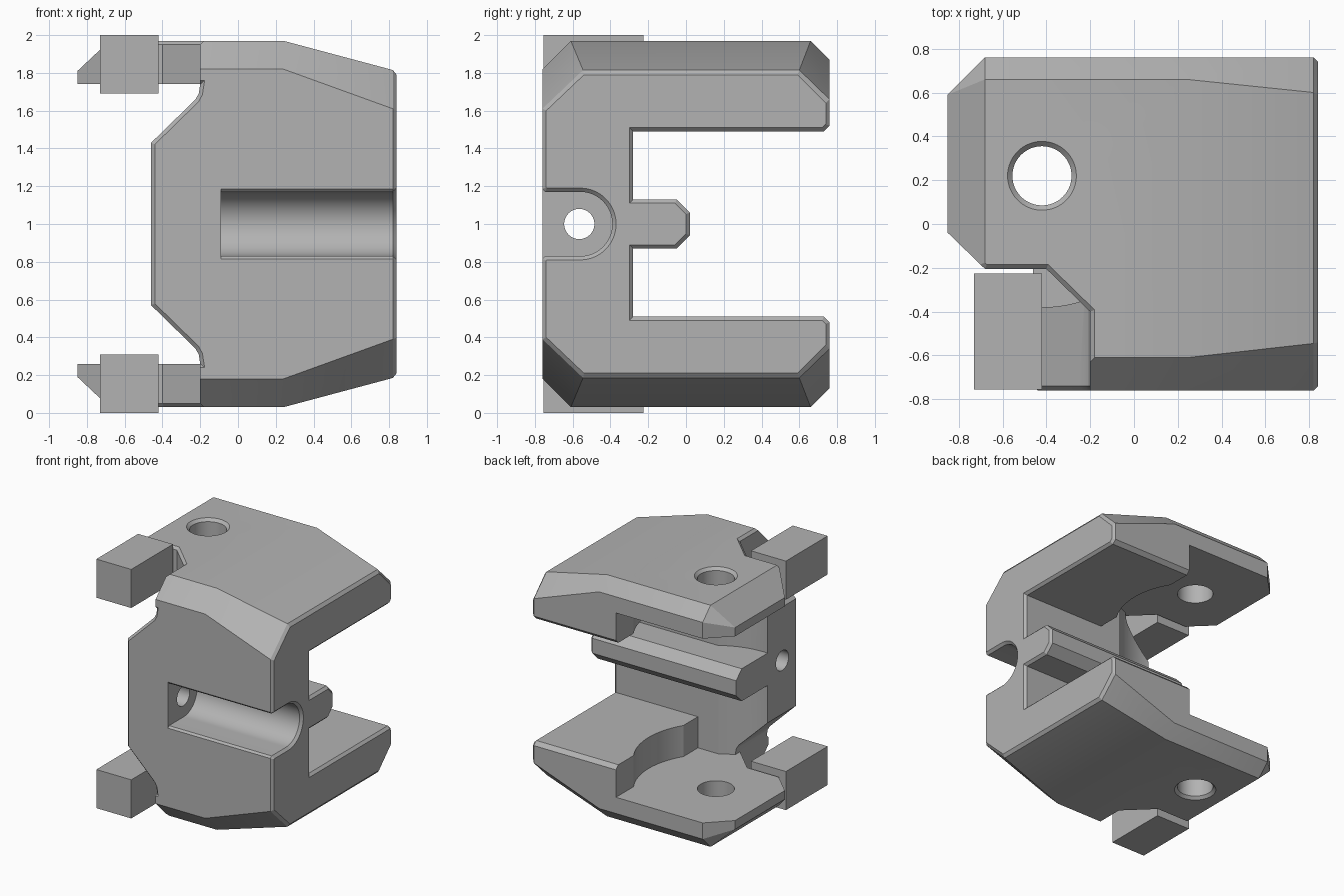
import bpy, bmesh, math
from mathutils import Vector

cube = bpy.data.objects.get("Cube")
if cube:
    bpy.data.objects.remove(cube)

grey = bpy.data.materials.new("plain_grey")
grey.use_nodes = True
COLOR = (0.45, 0.45, 0.45, 1)
grey.diffuse_color = COLOR
grey.node_tree.nodes["Principled BSDF"].inputs["Base Color"].default_value = COLOR


def finish(name, bm):
    bmesh.ops.recalc_face_normals(bm, faces=bm.faces)
    mesh = bpy.data.meshes.new(name)
    bm.to_mesh(mesh)
    bm.free()
    mesh.materials.append(grey)
    obj = bpy.data.objects.new(name, mesh)
    bpy.context.collection.objects.link(obj)
    return obj


def grow(poly, d):
    """Mitred outward offset of a closed outline."""
    pts = [Vector(p) for p in poly]
    n = len(pts)
    area = sum(pts[i - 1].x * pts[i].y - pts[i].x * pts[i - 1].y for i in range(n))
    s = 1 if area > 0 else -1
    out = []
    for i, p in enumerate(pts):
        a = (p - pts[i - 1]).normalized()
        b = (pts[(i + 1) % n] - p).normalized()
        na, nb = Vector((a.y, -a.x)) * s, Vector((b.y, -b.x)) * s
        out.append(p + (na + nb) * d / (1 + na.dot(nb)))
    return out


def prism(name, poly, axis, rings):
    """Outline swept along an axis; rings are (position, outward offset)."""
    place = {"x": lambda u, v, t: (t, u, v),
             "y": lambda u, v, t: (u, t, v),
             "z": lambda u, v, t: (u, v, t)}[axis]
    bm = bmesh.new()
    loops = [[bm.verts.new(place(p[0], p[1], t)) for p in grow(poly, d)] for t, d in rings]
    n = len(poly)
    for lo, hi in zip(loops, loops[1:]):
        for i in range(n):
            j = (i + 1) % n
            bm.faces.new((lo[i], lo[j], hi[j], hi[i]))
    bm.faces.new(loops[0])
    bm.faces.new(loops[-1])
    return finish(name, bm)


def circle(cx, cy, r, n=64):
    return [(cx + r * math.cos(math.tau * i / n), cy + r * math.sin(math.tau * i / n))
            for i in range(n)]


def rect(a, b, c, d):
    return [(a, b), (c, b), (c, d), (a, d)]


def mirrored(half):
    """Complete an outline by reflecting its second coordinate about mid height."""
    return half + [(u, 2 - v) for u, v in reversed(half)]


# Faceted outer hull
half = [(-0.85, -0.04, 0.19), (-0.85, 0.59, 0.19),
        (-0.68, -0.76, 0.18), (-0.68, -0.61, 0.03), (-0.68, 0.66, 0.03), (-0.68, 0.76, 0.13),
        (0.24, -0.76, 0.18), (0.24, -0.61, 0.03), (0.24, 0.66, 0.03), (0.24, 0.76, 0.13),
        (0.82, -0.76, 0.39), (0.82, -0.545, 0.185), (0.82, 0.6, 0.185), (0.82, 0.76, 0.34),
        (0.84, -0.74, 0.40), (0.84, -0.54, 0.21), (0.84, 0.59, 0.21), (0.84, 0.74, 0.36)]
bm = bmesh.new()
for x, y, z in half:
    bm.verts.new((x, y, z))
    bm.verts.new((x, y, 2 - z))
hull = bmesh.ops.convex_hull(bm, input=bm.verts)
bmesh.ops.delete(bm, geom=list({g for g in hull["geom_interior"]}), context="VERTS")
bmesh.ops.dissolve_limit(bm, angle_limit=math.radians(1), verts=bm.verts, edges=bm.edges)
body = finish("clamp_body", bm)

cutters = []


def cut(*args):
    cutters.append(prism("cutter", *args))


# Rear opening between the arms, leaving the central rib
cut(mirrored([(0.02, 0.94), (-0.05, 0.87), (-0.28, 0.87), (-0.28, 0.51),
              (0.73, 0.51), (0.76, 0.48), (0.95, 0.48)]),
    "x", [(-1, 0), (0.82, 0), (0.86, 0.04)])

# Thin hinge plates and swing clearance, above and below the rib
for lo, hi in ((0.26, 0.87), (1.13, 1.74)):
    cut(rect(-1, -0.28, 0.09, 1), "z", [(lo, 0), (hi, 0)])
    cut(circle(-0.42, 0.22, 0.6, 96), "z", [(lo, 0), (hi, 0)])

# Side outline of the front wall
cut(mirrored([(-1, 0.26), (-0.2, 0.26), (-0.208, 0.31), (-0.225, 0.34),
              (-0.25, 0.365), (-0.46, 0.57)]),
    "y", [(-0.8, 0.06), (-0.74, 0), (1, 0)])

# Plan outline of the hinge plates, with a chamfered outer edge
plan = [(-0.2, -1), (-0.2, -0.4), (-0.4, -0.205), (-0.68, -0.205), (-0.85, -0.04),
        (-1, 0.1), (-1, -1)]
cut(plan, "z", [(0.0, 0.05), (0.05, 0), (0.26, 0)])
cut(plan, "z", [(1.74, 0), (1.95, 0), (2.0, 0.05)])

# Hinge pin holes
pin = circle(-0.42, 0.22, 0.135)
cut(pin, "z", [(0.0, 0.052), (0.052, 0), (0.4, 0)])
cut(pin, "z", [(1.6, 0), (1.948, 0), (2.0, 0.052)])

# Round-bottomed channel in the front
arc = [(-0.56 + 0.17 * math.sin(a), 1 - 0.17 * math.cos(a))
       for a in (math.pi * i / 32 for i in range(33))]
channel = [(-0.9, 0.81), (-0.765, 0.81), (-0.745, 0.83)] + arc
channel += [(-0.745, 1.17), (-0.765, 1.19), (-0.9, 1.19)]
cut(channel, "x", [(-0.09, 0), (0.82, 0), (0.86, 0.04)])

# Screw hole through the end of the channel
cut(circle(-0.565, 1, 0.08, 48), "x", [(-1, 0), (0, 0)])

for c in cutters:
    c.hide_render = True
    mod = body.modifiers.new("cut", "BOOLEAN")
    mod.operation = "DIFFERENCE"
    mod.solver = "EXACT"
    mod.object = c
    bpy.context.view_layer.objects.active = body
    bpy.ops.object.modifier_apply(modifier=mod.name)
    bpy.data.objects.remove(c)

bpy.ops.object.select_all(action="DESELECT")
body.select_set(True)
bpy.ops.object.shade_smooth_by_angle(angle=math.radians(20))

# Loose blocks beside the hinge plates
for name, lo in (("lower_block", 0), ("upper_block", 1.69)):
    prism(name, rect(-0.73, -0.755, -0.42, -0.225), "z", [(lo, 0), (lo + 0.31, 0)])
